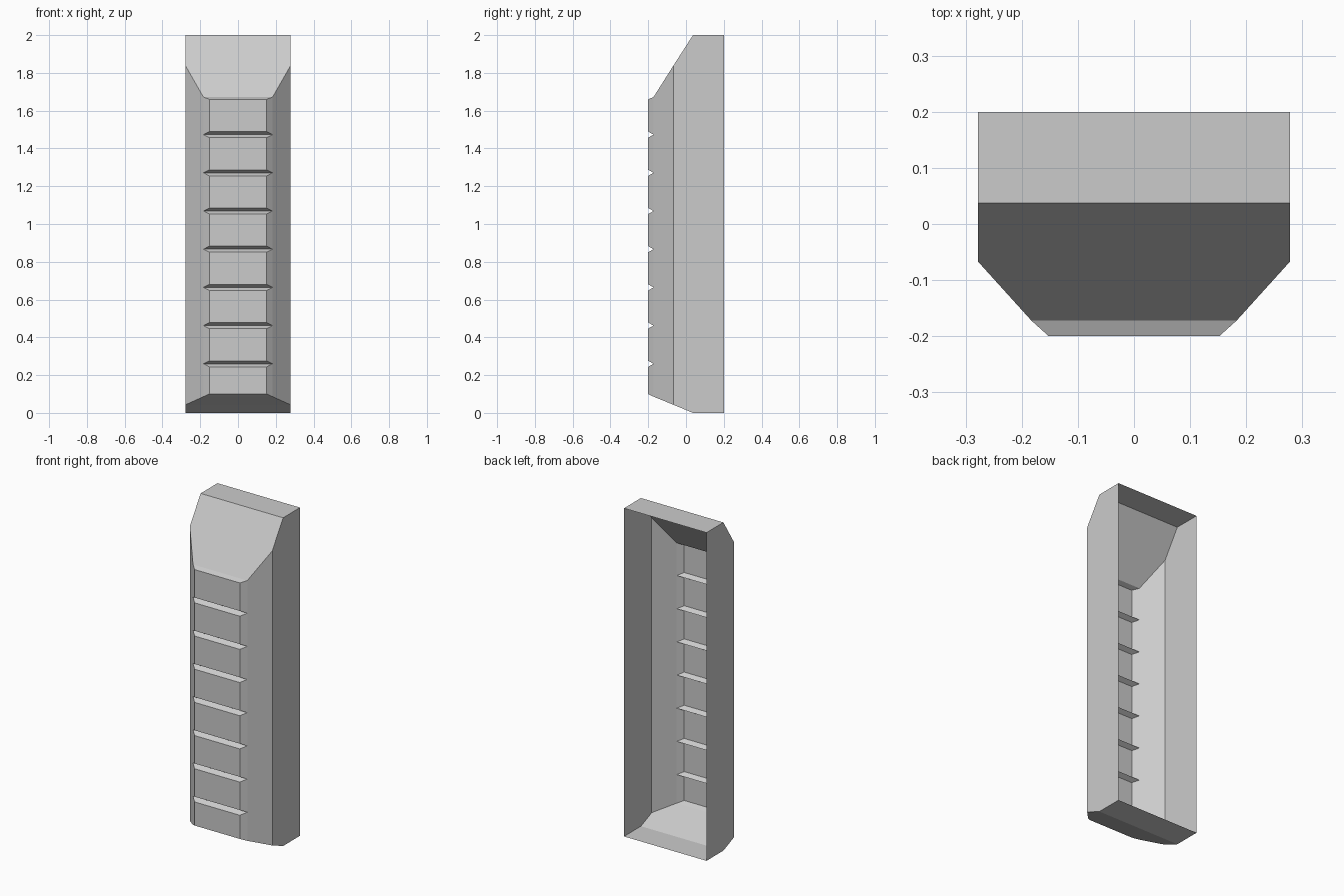
import bpy, bmesh

if "Cube" in bpy.data.objects:
    bpy.data.objects.remove(bpy.data.objects["Cube"])


def ring(bm, half_w, y, z0, z1):
    """Rectangle of four verts, facing the front."""
    return [bm.verts.new((x, y, z)) for x, z in
            ((-half_w, z0), (half_w, z0), (half_w, z1), (-half_w, z1))]


def loft(bm, rows, cap=False):
    """Skin between rectangles (half width, y, z0, z1) from back to front."""
    rings = [ring(bm, *r) for r in rows]
    for a, b in zip(rings, rings[1:]):
        for i in range(4):
            j = (i + 1) % 4
            bm.faces.new((a[i], a[j], b[j], b[i]))
    if cap:
        bm.faces.new(rings[-1])


def finish(bm, name):
    mesh = bpy.data.meshes.new(name)
    bmesh.ops.remove_doubles(bm, verts=bm.verts, dist=1e-4)
    bm.to_mesh(mesh)
    bm.free()
    bpy.context.collection.objects.link(bpy.data.objects.new(name, mesh))


# Outer shell: open at the back, tapering towards the front
bm = bmesh.new()
loft(bm, [(0.278, 0.2, 0.0, 2.0),
          (0.278, 0.037, 0.0, 2.0),
          (0.278, -0.067, 0.043, 1.838),
          (0.183, -0.172, 0.086, 1.672)])
finish(bm, "shell")

# Front panels: bevelled slabs whose meeting edges form the V grooves
bm = bmesh.new()
grooves = [0.26 + 0.2022 * i for i in range(7)]
breaks = [0.086] + grooves + [1.672]
for z0, z1 in zip(breaks, breaks[1:]):
    low = z0 + (0.016 if z0 in grooves else 0.014)
    high = z1 - (0.016 if z1 in grooves else 0.012)
    loft(bm, [(0.183, -0.172, z0, z1), (0.152, -0.2, low, high)], cap=True)
finish(bm, "front_panels")
